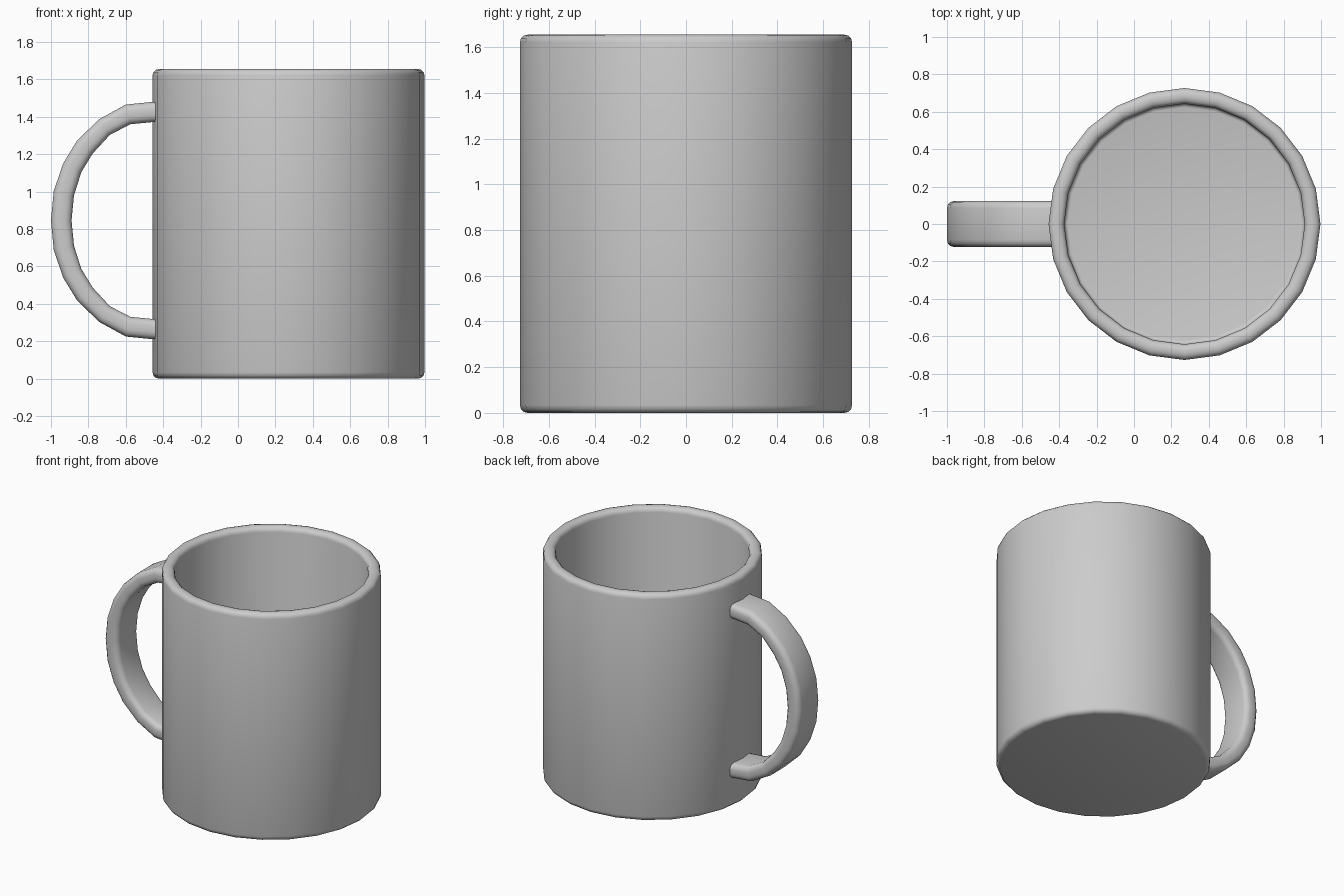
import bpy, bmesh
from math import sin, cos, pi, radians

if "Cube" in bpy.data.objects:
    bpy.data.objects.remove(bpy.data.objects["Cube"])

CX, SIDES = 0.27, 24


def arc(cx, cy, r, a0, a1, n=3):
    """Points of a small rounding arc, angles in degrees."""
    return [(cx + r * cos(radians(a0 + (a1 - a0) * i / n)),
             cy + r * sin(radians(a0 + (a1 - a0) * i / n))) for i in range(n + 1)]


def finish(name, bm):
    bmesh.ops.recalc_face_normals(bm, faces=bm.faces)
    me = bpy.data.meshes.new(name)
    bm.to_mesh(me)
    bm.free()
    ob = bpy.data.objects.new(name, me)
    bpy.context.collection.objects.link(ob)
    bpy.ops.object.select_all(action='DESELECT')
    ob.select_set(True)
    bpy.context.view_layer.objects.active = ob
    bpy.ops.object.shade_smooth_by_angle(angle=radians(40))


# Cup body: closed wall profile (radius, z) revolved in 24 steps
R, RI, H, FLOOR, B = 0.727, 0.643, 1.655, 0.085, 0.034
profile = (arc(R - B, B, B, -90, 0) + arc(R - B, H - B, B, 0, 90)
           + arc(RI + B, H - B, B, 90, 180) + arc(RI - 0.02, FLOOR + 0.02, 0.02, 0, -90))
bm = bmesh.new()
rings = [[bm.verts.new((CX + r * cos(2 * pi * k / SIDES), r * sin(2 * pi * k / SIDES), z))
          for k in range(SIDES)] for r, z in profile]
for a, b in zip(rings, rings[1:]):
    for k in range(SIDES):
        j = (k + 1) % SIDES
        bm.faces.new((a[k], a[j], b[j], b[k]))
bm.faces.new(rings[0])
bm.faces.new(rings[-1])
finish("cup_body", bm)

# Handle: rounded rectangle swept between outer and inner side curves
ZM, HW, T, HB = 0.845, 0.123, 0.11, 0.038
outer = [(-0.41, 0.636), (-0.46, 0.634), (-0.60, 0.62), (-0.742, 0.542), (-0.86, 0.428),
         (-0.935, 0.305), (-0.985, 0.158), (-1.0, 0)]
inner = [(-0.41, 0.528), (-0.46, 0.526), (-0.575, 0.515), (-0.685, 0.458), (-0.777, 0.358),
         (-0.838, 0.258), (-0.877, 0.134), (-0.89, 0)]
half = list(zip(outer, inner))
path = half + [((o[0], -o[1]), (i[0], -i[1])) for o, i in half[-2::-1]]
section = (arc(HW - HB, T - HB, HB, 0, 90) + arc(HB - HW, T - HB, HB, 90, 180)
           + arc(HB - HW, HB, HB, 180, 270) + arc(HW - HB, HB, HB, 270, 360))
bm = bmesh.new()
rings = [[bm.verts.new((i[0] + (o[0] - i[0]) * t / T, y, ZM + i[1] + (o[1] - i[1]) * t / T))
          for y, t in section] for o, i in path]
n = len(section)
for a, b in zip(rings, rings[1:]):
    for k in range(n):
        j = (k + 1) % n
        bm.faces.new((a[k], a[j], b[j], b[k]))
bm.faces.new(rings[0])
bm.faces.new(rings[-1])
finish("handle", bm)
